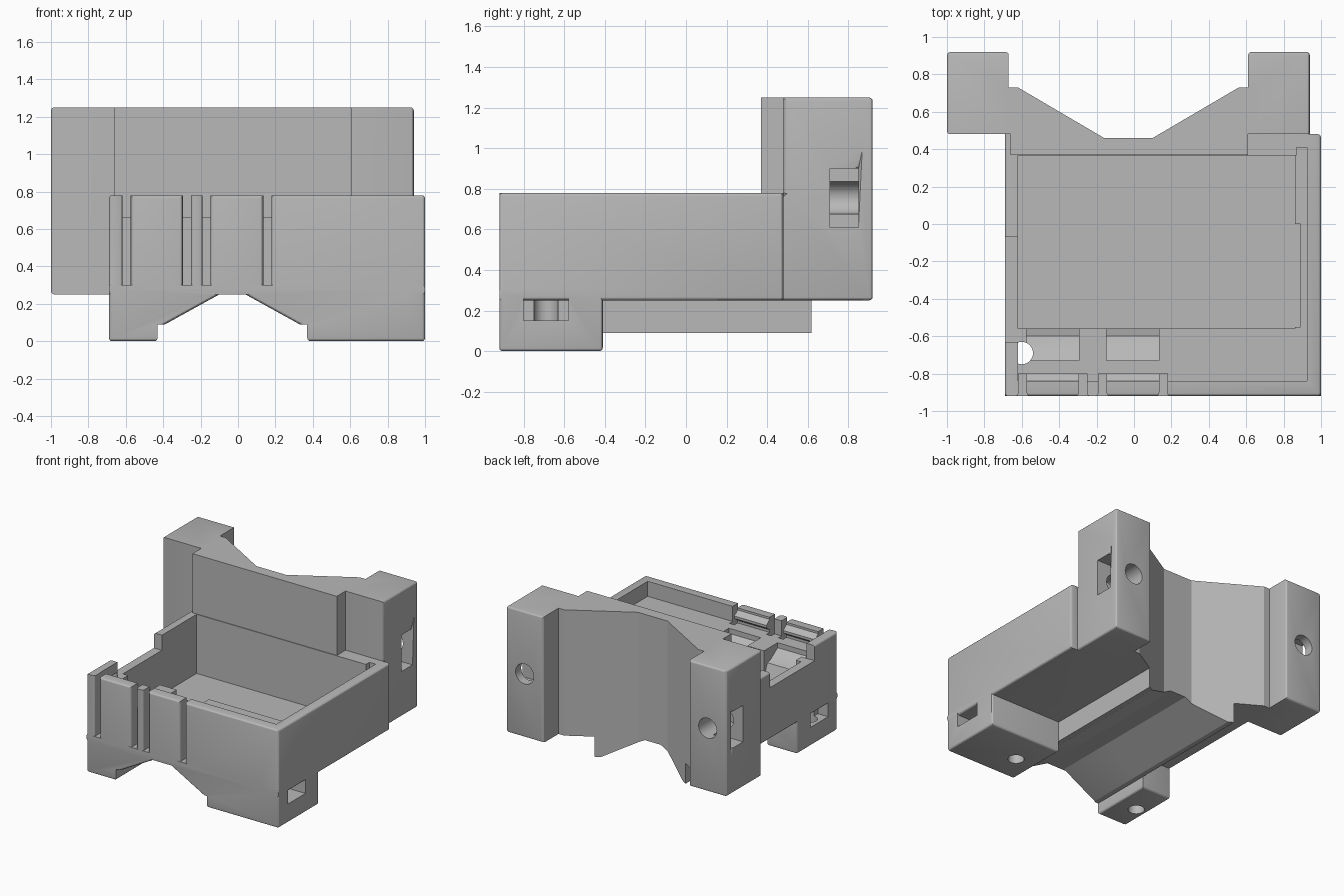
import bpy, bmesh, math

cube = bpy.data.objects.get("Cube")
if cube:
    bpy.data.objects.remove(cube, do_unlink=True)

CENTRE = -0.03      # symmetry line of the clamp features
FLOOR = 0.31        # tray floor
SHELF = 0.66        # board shelf

grey = bpy.data.materials.new("plain grey")
grey.use_nodes = True
grey.diffuse_color = (0.48, 0.48, 0.48, 1)
grey.node_tree.nodes["Principled BSDF"].inputs["Base Color"].default_value = (0.48, 0.48, 0.48, 1)


def prism(name, axis, pts, a, b):
    """Extrude a 2D outline along an axis from a to b."""
    place = {"x": lambda u, v, w: (w, u, v),
             "y": lambda u, v, w: (u, w, v),
             "z": lambda u, v, w: (u, v, w)}[axis]
    bm = bmesh.new()
    low = [bm.verts.new(place(u, v, a)) for u, v in pts]
    high = [bm.verts.new(place(u, v, b)) for u, v in pts]
    bm.faces.new(low)
    bm.faces.new(high[::-1])
    n = len(pts)
    for i in range(n):
        j = (i + 1) % n
        bm.faces.new((low[j], low[i], high[i], high[j]))
    bmesh.ops.recalc_face_normals(bm, faces=bm.faces)
    mesh = bpy.data.meshes.new(name)
    bm.to_mesh(mesh)
    bm.free()
    mesh.materials.append(grey)
    ob = bpy.data.objects.new(name, mesh)
    bpy.context.collection.objects.link(ob)
    return ob


def box(name, x0, x1, y0, y1, z0, z1):
    return prism(name, "z", [(x0, y0), (x1, y0), (x1, y1), (x0, y1)], z0, z1)


def bore(name, axis, u, v, r, a, b):
    ring = [(u + r * math.cos(t * math.tau / 32), v + r * math.sin(t * math.tau / 32))
            for t in range(32)]
    return prism(name, axis, ring, a, b)


def mirrored(half):
    """Mirror a half outline about the symmetry line."""
    return ([(CENTRE - u, v) for u, v in half]
            + [(CENTRE + u, v) for u, v in reversed(half)])


# Solid parts
body = box("holder_body", -0.69, 1.0, -0.92, 0.48, 0.25, 0.78)
arch = mirrored([(0.40, 0.09), (0.36, 0.09), (0.07, 0.25)])
foot_outline = ([(-0.69, 0.3), (-0.69, 0), (CENTRE - 0.40, 0)] + arch
                + [(CENTRE + 0.40, 0), (1.0, 0), (1.0, 0.3)])
solids = [
    prism("front_feet", "y", foot_outline, -0.92, -0.41),
    prism("keel", "y", [(CENTRE - 0.40, 0.3)] + arch + [(CENTRE + 0.40, 0.3)], -0.45, 0.7),
    prism("back_tower", "z",
          [(-1, 0.92), (-1, 0.48), (-0.66, 0.48), (-0.66, 0.37),
           (0.61, 0.37), (0.61, 0.48), (0.94, 0.48), (0.94, 0.92)], 0.25, 1.25),
]

# Back channel, tray cavity and board recess
cuts = [
    prism("back_channel", "z",
          mirrored([(0.64, 1.0), (0.64, 0.73), (0.59, 0.73), (0.13, 0.46)]), -0.1, 1.4),
    box("board_recess", -0.62, 0.925, -0.84, 0.365, SHELF, 0.9),
    box("recess_corner", 0.87, 0.925, 0.3, 0.41, SHELF, 0.9),
    box("tray_cavity", -0.62, 0.86, -0.56, 0.365, FLOOR, 0.9),
    box("cavity_side", 0.6, 0.89, -0.55, 0.0, FLOOR, 0.9),
    box("side_gap", -0.75, -0.6, -0.63, -0.07, SHELF, 0.9),
]

# Slits beside the two spring clips
for x in (-0.617, -0.295, -0.19, 0.135):
    cuts.append(box("clip_slit", x, x + 0.043, -1.0, -0.80, 0.3, 0.9))

# Sloped pockets behind the clips
pocket = [(-0.73, 0.75), (-0.73, 0.62), (-0.64, 0.56), (-0.60, 0.55), (-0.55, 0.42), (-0.55, 0.75)]
clips = [(-0.574, -0.295), (-0.147, 0.135)]
for x0, x1 in clips:
    cuts.append(prism("pocket", "x", pocket, x0, x1))

# Screw holes and nut slots
for side in (-1, 1):
    hole_x = CENTRE + side * 0.805
    x0, x1 = sorted((hole_x, side * 1.1))
    cuts.append(bore("column_hole", "y", hole_x, 0.755, 0.08, 0.6, 1.0))
    cuts.append(box("column_nut_slot", x0, x1, 0.71, 0.85, 0.61, 0.90))
    hole_x = CENTRE + side * 0.57
    x0, x1 = sorted((hole_x, side * 1.1))
    cuts.append(bore("foot_hole", "z", hole_x, -0.69, 0.06, -0.1, 0.7 if side < 0 else 0.35))
    cuts.append(box("foot_nut_slot", x0, x1, -0.80, -0.58, 0.15, 0.25))

# Combine the solids, then take away the cuts
for kind, group in (("UNION", solids), ("DIFFERENCE", cuts)):
    for ob in group:
        ob.hide_render = True
        mod = body.modifiers.new(ob.name, "BOOLEAN")
        mod.operation = kind
        mod.solver = "EXACT"
        mod.object = ob
depsgraph = bpy.context.evaluated_depsgraph_get()
depsgraph.update()
result = bpy.data.meshes.new_from_object(body.evaluated_get(depsgraph))
body.modifiers.clear()
body.data = result
for ob in solids + cuts:
    bpy.data.objects.remove(ob, do_unlink=True)

# Round the long outer edges
bm = bmesh.new()
bm.from_mesh(result)
bmesh.ops.remove_doubles(bm, verts=bm.verts, dist=0.0001)


def near(value, targets):
    return any(abs(value - t) < 0.001 for t in targets)


def outer(edge):
    if len(edge.link_faces) != 2 or edge.calc_length() < 0.2:
        return False
    if edge.calc_face_angle_signed(0) < math.radians(40):
        return False
    m = (edge.verts[0].co + edge.verts[1].co) / 2
    return near(m.x, (-1, -0.69, 0.94, 1)) or near(m.y, (-0.92, 0.92)) or near(m.z, (0,))


bmesh.ops.bevel(bm, geom=[e for e in bm.edges if outer(e)], offset=0.018,
                segments=3, profile=0.5, affect="EDGES", clamp_overlap=True)
bm.to_mesh(result)
bm.free()

# Latch lips on the spring clips
lip = [(-0.87, 0.78), (-0.86, 0.78), (-0.80, 0.73), (-0.80, 0.71), (-0.84, 0.68), (-0.87, 0.68)]
for number, (x0, x1) in enumerate(clips, 1):
    prism(f"clip_lip_{number}", "x", lip, x0, x1)

# Smooth only the bores
bpy.ops.object.select_all(action="DESELECT")
body.select_set(True)
bpy.context.view_layer.objects.active = body
bpy.ops.object.shade_smooth_by_angle(angle=math.radians(20))
